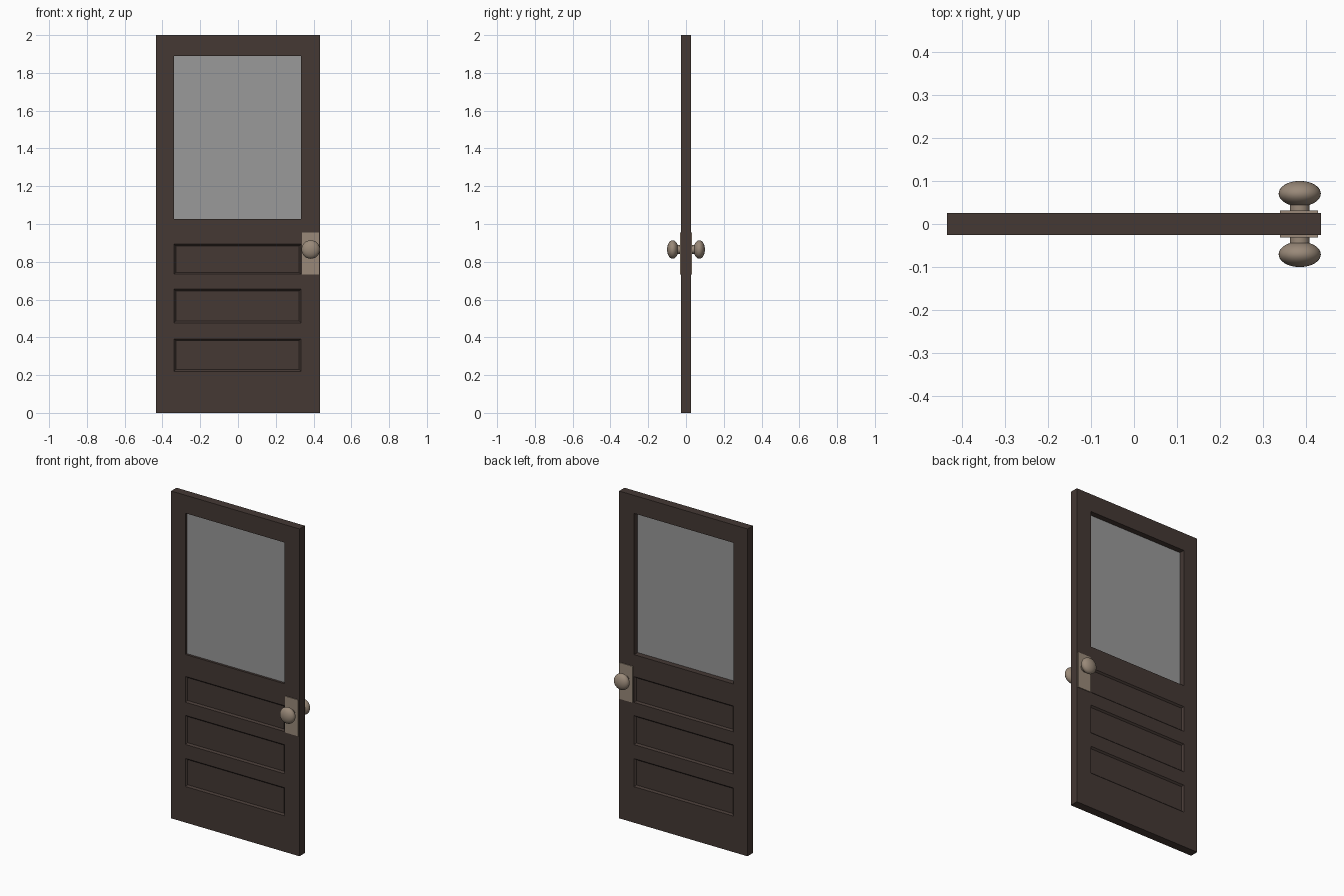
import bpy, bmesh, math
from mathutils import Matrix

if "Cube" in bpy.data.objects:
    bpy.data.objects.remove(bpy.data.objects["Cube"])


def material(name, rgb):
    m = bpy.data.materials.new(name)
    m.diffuse_color = (*rgb, 1)
    m.use_nodes = True
    m.node_tree.nodes["Principled BSDF"].inputs["Base Color"].default_value = m.diffuse_color
    return m


WOOD = material("dark_wood", (0.058, 0.040, 0.034))
GLASS = material("grey_glass", (0.32, 0.32, 0.32))
METAL = material("bronze", (0.32, 0.25, 0.19))


def make_object(name, bm, mat):
    bmesh.ops.recalc_face_normals(bm, faces=bm.faces)
    mesh = bpy.data.meshes.new(name)
    bm.to_mesh(mesh)
    bm.free()
    mesh.materials.append(mat)
    ob = bpy.data.objects.new(name, mesh)
    bpy.context.collection.objects.link(ob)
    return ob


def box(name, x0, x1, y0, y1, z0, z1, mat):
    bm = bmesh.new()
    bmesh.ops.create_cube(bm, size=1)
    for v in bm.verts:
        v.co.x = x1 if v.co.x > 0 else x0
        v.co.y = y1 if v.co.y > 0 else y0
        v.co.z = z1 if v.co.z > 0 else z0
    return make_object(name, bm, mat)


# Door slab: a grid of faces with a window hole and sunken panels on both sides
T = 0.026
XS = [-0.434, -0.338, 0.333, 0.434]
ZS = [0, 0.22, 0.392, 0.477, 0.655, 0.735, 0.893, 1.027, 1.89, 2.0]
PANEL_ROWS, WINDOW_ROW = (1, 3, 5), 7

bm = bmesh.new()
panels = []
for y in (-T, T):
    grid = [[bm.verts.new((x, y, z)) for z in ZS] for x in XS]
    for i in range(len(XS) - 1):
        for j in range(len(ZS) - 1):
            if i == 1 and j == WINDOW_ROW:
                continue
            quad = [grid[i][j], grid[i + 1][j], grid[i + 1][j + 1], grid[i][j + 1]]
            f = bm.faces.new(quad if y < 0 else quad[::-1])
            if i == 1 and j in PANEL_ROWS:
                panels.append(f)
# Outer edges and window jambs
bm.normal_update()
bmesh.ops.bridge_loops  # both borders are joined edge by edge below
border = [e for e in bm.edges if e.is_boundary and e.verts[0].co.y < 0]
back = {(round(v.co.x, 4), round(v.co.z, 4)): v for v in bm.verts if v.co.y > 0}
for e in border:
    a, b = e.verts
    c, d = (back[(round(v.co.x, 4), round(v.co.z, 4))] for v in (b, a))
    bm.faces.new((a, b, c, d))
# Sloped panel recesses
bmesh.ops.inset_individual(bm, faces=panels, thickness=0.013)
for f in panels:
    for v in f.verts:
        v.co.y *= (T - 0.010) / T
make_object("door_slab", bm, WOOD)

# Window pane, set nearer the front
box("window_pane", -0.338, 0.333, -0.012, -0.008, 1.027, 1.89, GLASS)

# Handle on each side: plate, neck and flattened round knob
KX, KZ = 0.385, 0.865
for side, s in (("front", -1), ("back", 1)):
    ya, yb = sorted((s * (T - 0.002), s * 0.031))
    box(side + "_plate", 0.339, 0.428, ya, yb, 0.733, 0.955, METAL)

    bm = bmesh.new()
    bmesh.ops.create_cone(
        bm, cap_ends=True, segments=32, radius1=0.023, radius2=0.023, depth=0.032,
        matrix=Matrix.Translation((KX, s * 0.046, KZ)) @ Matrix.Rotation(math.pi / 2, 4, 'X'))
    neck = make_object(side + "_neck", bm, METAL)

    bm = bmesh.new()
    bmesh.ops.create_uvsphere(
        bm, u_segments=32, v_segments=20, radius=1,
        matrix=Matrix.Translation((KX, s * 0.0705, KZ))
        @ Matrix.Diagonal((0.049, 0.0295, 0.049, 1)) @ Matrix.Rotation(math.pi / 2, 4, 'X'))
    knob = make_object(side + "_knob", bm, METAL)

    for ob in (neck, knob):
        for o in bpy.context.selected_objects:
            o.select_set(False)
        ob.select_set(True)
        bpy.context.view_layer.objects.active = ob
        bpy.ops.object.shade_smooth_by_angle(angle=math.radians(40))
